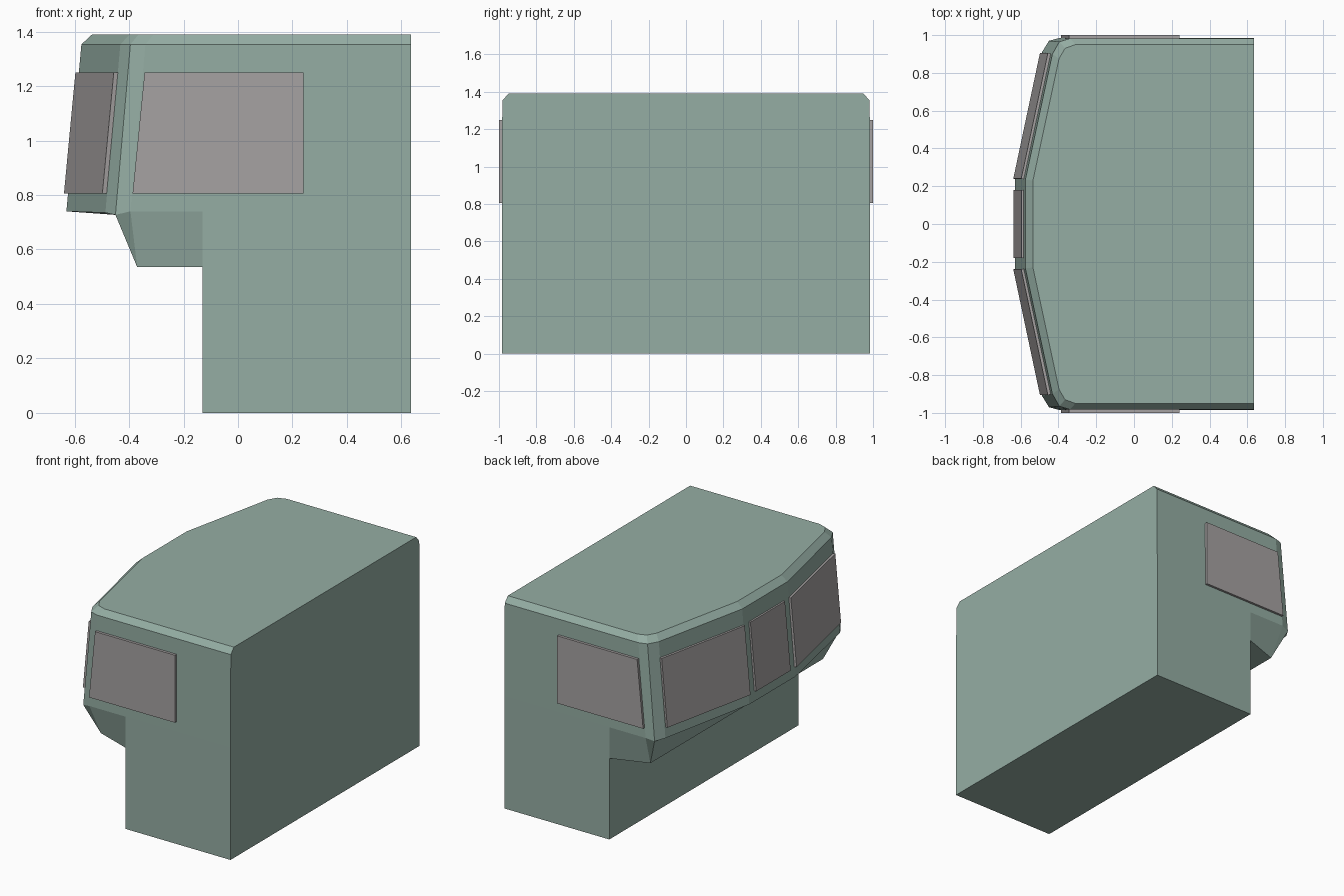
import bpy, bmesh
from mathutils import Vector

if "Cube" in bpy.data.objects:
    bpy.data.objects.remove(bpy.data.objects["Cube"])


def material(name, color):
    m = bpy.data.materials.new(name)
    m.diffuse_color = (*color, 1)
    m.use_nodes = True
    m.node_tree.nodes["Principled BSDF"].inputs["Base Color"].default_value = m.diffuse_color
    return m


GREEN = material("green_paint", (0.30, 0.42, 0.37))
GLASS = material("grey_glass", (0.38, 0.36, 0.36))


def finish(name, bm, mat):
    bmesh.ops.remove_doubles(bm, verts=bm.verts, dist=0.0005)
    bmesh.ops.recalc_face_normals(bm, faces=bm.faces)
    me = bpy.data.meshes.new(name)
    bm.to_mesh(me)
    bm.free()
    me.materials.append(mat)
    ob = bpy.data.objects.new(name, me)
    bpy.context.collection.objects.link(ob)
    return ob


def loft(name, rings, mat):
    """Bridge half outlines (x, y, z), each mirrored over y, and cap both ends."""
    bm = bmesh.new()
    loops = []
    for half in rings:
        full = half + [(x, -y, z) for x, y, z in reversed(half)]
        loops.append([bm.verts.new(p) for p in full])
    n = len(loops[0])
    for a, b in zip(loops, loops[1:]):
        for i in range(n):
            j = (i + 1) % n
            bm.faces.new((a[i], a[j], b[j], b[i]))
    bm.faces.new(loops[0])
    bm.faces.new(loops[-1])
    bmesh.ops.remove_doubles(bm, verts=bm.verts, dist=0.0005)
    bmesh.ops.dissolve_degenerate(bm, dist=0.0005, edges=bm.edges)
    return finish(name, bm, mat)


def pane(name, corners, out, side=1):
    """Thin raised window panel; side=-1 mirrors it over y."""
    bm = bmesh.new()
    flip = Vector((1, side, 1))
    outer = [Vector(c) * flip for c in corners]
    inner = [p - Vector(out) * flip for p in outer]
    a = [bm.verts.new(p) for p in outer]
    b = [bm.verts.new(p) for p in inner]
    bm.faces.new(a)
    bm.faces.new(b)
    for i in range(4):
        j = (i + 1) % 4
        bm.faces.new((a[i], a[j], b[j], b[i]))
    return finish(name, bm, GLASS)


# Cab shell: roof, eaves, leaning nose, underside, skirt and base
BACK, STEP, W = 0.635, -0.13, 0.985


def ring(front, z, w=W):
    pts = [(*p, z) if len(p) == 2 else p for p in front]
    return pts + [(STEP, w, z), (BACK, w, z)]


roof = ring([(-0.535, 0.23), (-0.397, 0.875), (-0.365, 0.93), (-0.31, 0.95)], 1.39, 0.95)
eaves = ring([(-0.575, 0.235), (-0.432, 0.90), (-0.395, 0.965), (-0.34, 0.982)], 1.353, 0.982)
nose = ring([(-0.63, 0.24), (-0.487, 0.91, 0.735), (-0.45, 0.97, 0.727), (-0.395, W)], 0.74)
under = ring([(-0.45, 0.24, 0.727), (-0.45, 0.91, 0.727), (-0.45, 0.97, 0.727),
              (-0.395, W, 0.74)], 0.74)
skirt = ring([(-0.37, 0.24), (-0.37, 0.90), (-0.37, 0.90), (-0.37, 0.90)], 0.535)
step = ring([(STEP, 0.24), (STEP, W), (STEP, W), (STEP, W)], 0.535)
base = [(x, y, 0) for x, y, z in step]
loft("cab_shell", [roof, eaves, nose, under, skirt, step, base], GREEN)

# Windscreen panes
Z0, Z1, LEAN = 0.805, 1.25, 0.042
pane("centre_windscreen",
     [(-0.638, -0.18, Z0), (-0.638, 0.18, Z0), (-0.638 + LEAN, 0.18, Z1), (-0.638 + LEAN, -0.18, Z1)],
     (-0.03, 0, 0))
for side, label in ((1, "left"), (-1, "right")):
    pane(label + "_windscreen",
         [(-0.639, 0.24, Z0), (-0.498, 0.905, Z0), (-0.498 + LEAN, 0.905, Z1), (-0.639 + LEAN, 0.24, Z1)],
         (-0.03, 0.006, 0), side)
    # Side windows
    pane(label + "_side_window",
         [(-0.387, 1.0, Z0), (0.24, 1.0, Z0), (0.24, 1.0, Z1), (-0.343, 1.0, Z1)],
         (0, 0.03, 0), side)
